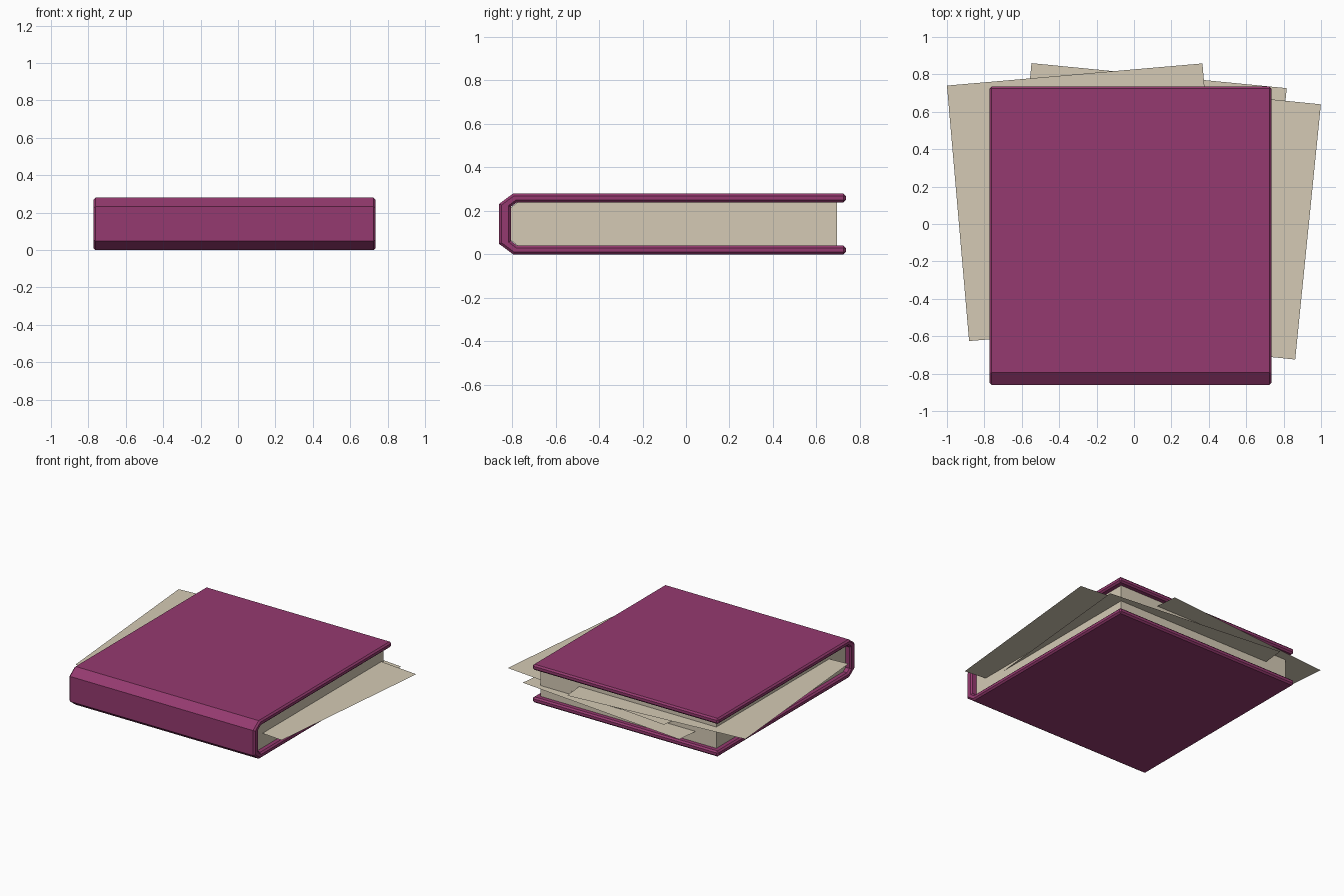
import bpy, bmesh, math
from mathutils import Matrix, Vector

if "Cube" in bpy.data.objects:
    bpy.data.objects.remove(bpy.data.objects["Cube"])


def material(name, rgb):
    m = bpy.data.materials.new(name)
    m.diffuse_color = (*rgb, 1)
    m.use_nodes = True
    m.node_tree.nodes["Principled BSDF"].inputs["Base Color"].default_value = m.diffuse_color
    return m


PLUM = material("plum cover", (0.30, 0.042, 0.160))
PAPER = material("aged paper", (0.66, 0.59, 0.46))


def finish(bm, name, mat):
    bmesh.ops.recalc_face_normals(bm, faces=bm.faces)
    mesh = bpy.data.meshes.new(name)
    bm.to_mesh(mesh)
    bm.free()
    mesh.materials.append(mat)
    obj = bpy.data.objects.new(name, mesh)
    bpy.context.collection.objects.link(obj)
    return obj


def extrude_profile(name, profile, x0, x1, mat):
    """Extrude a closed (y, z) outline from x0 to x1."""
    bm = bmesh.new()
    face = bm.faces.new([bm.verts.new((x0, y, z)) for y, z in profile])
    out = bmesh.ops.extrude_face_region(bm, geom=[face])
    verts = [v for v in out["geom"] if isinstance(v, bmesh.types.BMVert)]
    bmesh.ops.translate(bm, verts=verts, vec=(x1 - x0, 0, 0))
    return finish(bm, name, mat)


def mirrored(half):
    """Complete an upper half outline about the mid height of the book."""
    return half + [(y, 0.28 - z) for y, z in reversed(half)]


# Cover: one folded board with a chamfered spine and small bevels on the rims
outer = mirrored([(0.735, 0.28), (-0.795, 0.28), (-0.86, 0.232)])
inner = mirrored([(0.735, 0.239), (-0.778, 0.239), (-0.806, 0.218)])
cover = extrude_profile("cover", outer + inner[::-1], -0.773, 0.735, PLUM)
bevel = cover.modifiers.new("rim bevel", "BEVEL")
bevel.width = 0.011
bevel.segments = 1
bevel.limit_method = "ANGLE"
bevel.angle_limit = math.radians(65)

# Page block, inset from the cover on three sides
pages = mirrored([(0.695, 0.239), (-0.776, 0.239), (-0.804, 0.217)])
extrude_profile("page_block", pages, -0.733, 0.695, PAPER)


# Loose square sheets poking out between the pages
def sheet(name, corner, angle, z, size=1.371):
    """Thin square sheet hung from its upper left corner."""
    bm = bmesh.new()
    rot = Matrix.Rotation(math.radians(angle), 3, "Z")
    pts = [(0, -size, 0), (size, -size, 0), (size, 0, 0), (0, 0, 0)]
    bm.faces.new([bm.verts.new(rot @ Vector(p) + Vector((*corner, z))) for p in pts])
    return finish(bm, name, PAPER)


sheet("loose_sheet_upper", (-1.0, 0.74), 4.95, 0.197)
sheet("loose_sheet_middle", (-0.365, 0.777), -5.75, 0.146)
sheet("loose_sheet_lower", (-0.548, 0.86), -5.6, 0.12)
